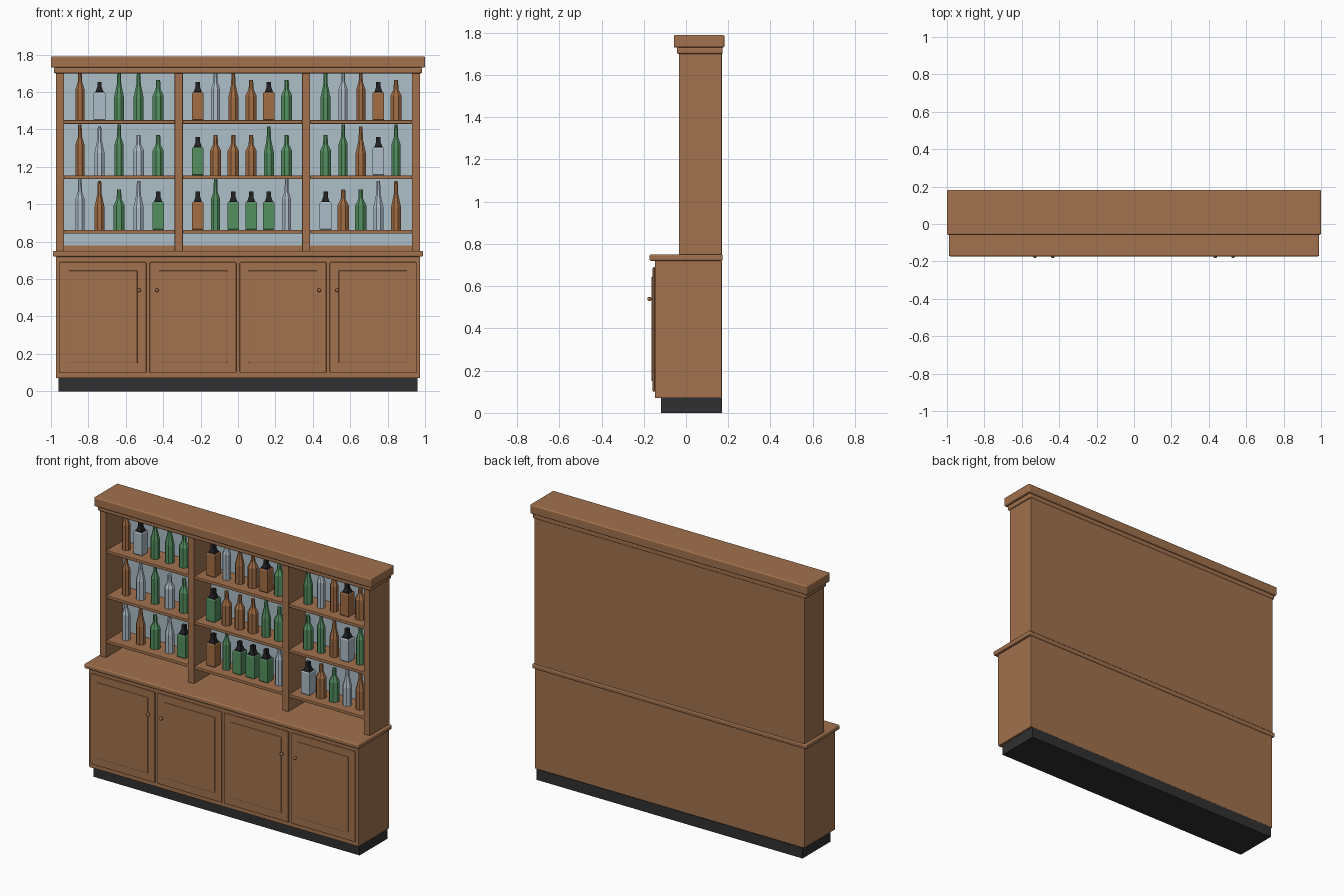
import bpy, bmesh, math
from mathutils import Matrix

cube = bpy.data.objects.get("Cube")
if cube:
    bpy.data.objects.remove(cube, do_unlink=True)


def material(name, r, g, b):
    m = bpy.data.materials.new(name)
    m.use_nodes = True
    m.diffuse_color = (r, g, b, 1)
    m.node_tree.nodes["Principled BSDF"].inputs["Base Color"].default_value = (r, g, b, 1)
    return m


WOOD = material("warm wood", 0.36, 0.165, 0.075)
BLACK = material("black plinth", 0.03, 0.03, 0.03)
CAP = material("black cap", 0.015, 0.015, 0.017)
MIRROR = material("mirror", 0.42, 0.52, 0.58)
GLASS = {
    "g": material("green glass", 0.09, 0.28, 0.12),
    "b": material("brown glass", 0.36, 0.155, 0.06),
    "c": material("clear glass", 0.42, 0.51, 0.58),
}


def add_object(name, bm, mats, location=(0, 0, 0)):
    mesh = bpy.data.meshes.new(name)
    bm.to_mesh(mesh)
    bm.free()
    for m in mats:
        mesh.materials.append(m)
    ob = bpy.data.objects.new(name, mesh)
    ob.location = location
    bpy.context.collection.objects.link(ob)
    return ob


def box(name, x, y, z, mat=WOOD, bevel=0.0, segments=2):
    """Box from (low, high) ranges, with optional rounded edges."""
    size = [r[1] - r[0] for r in (x, y, z)]
    bm = bmesh.new()
    bmesh.ops.create_cube(bm, size=1, matrix=Matrix.Diagonal((*size, 1)))
    ob = add_object(name, bm, [mat], [sum(r) / 2 for r in (x, y, z)])
    if bevel:
        mod = ob.modifiers.new("Rounded edges", "BEVEL")
        mod.width, mod.segments = bevel, segments
    return ob


# Lower cabinet
BACK = 0.17
box("plinth", (-0.96, 0.96), (-0.118, BACK), (0, 0.07), BLACK)
box("base_cabinet", (-0.973, 0.973), (-0.147, BACK), (0.07, 0.72), bevel=0.004)
box("counter", (-0.99, 0.99), (-0.173, 0.174), (0.72, 0.75), bevel=0.008, segments=3)

# Doors with raised panels and knobs
DOOR_HALF = 0.232
for i, cx in enumerate((-0.7225, -0.241, 0.241, 0.7225)):
    box("door", (cx - DOOR_HALF, cx + DOOR_HALF), (-0.158, -0.147), (0.1, 0.69), bevel=0.004)
    half = DOOR_HALF - 0.047
    box("door_panel", (cx - half, cx + half), (-0.164, -0.155), (0.15, 0.645), bevel=0.005)
    side = 1 if i % 2 == 0 else -1
    bm = bmesh.new()
    bmesh.ops.create_uvsphere(bm, u_segments=12, v_segments=8, radius=0.01)
    knob = add_object("knob", bm, [WOOD], (cx + side * 0.193, -0.173, 0.54))
    knob.data.shade_smooth()
    box("knob_stem", (knob.location.x - 0.004, knob.location.x + 0.004),
        (-0.17, -0.156), (0.536, 0.544))

# Upper case: back, mirror, uprights, crown
box("back_board", (-0.96, 0.96), (0.15, BACK), (0.75, 1.71))
box("mirror", (-0.95, 0.95), (0.143, 0.151), (0.78, 1.705), MIRROR)
BAYS = [(-0.93, -0.339), (-0.295, 0.343), (0.386, 0.93)]
for lo, hi in ((-0.974, BAYS[0][0]), (BAYS[0][1], BAYS[1][0]),
               (BAYS[1][1], BAYS[2][0]), (BAYS[2][1], 0.974)):
    outer = abs(lo + hi) > 1.5
    box("upright", (lo, hi), (-0.033, BACK if outer else 0.15), (0.75, 1.705), bevel=0.003)
box("crown_moulding", (-0.985, 0.985), (-0.043, 0.174), (1.7, 1.732), bevel=0.008, segments=3)
box("crown", (-1, 1), (-0.058, 0.182), (1.73, 1.79), bevel=0.008, segments=3)

# Shelves
SHELF_TOPS = (1.45, 1.155, 0.863)
for top in SHELF_TOPS:
    for lo, hi in BAYS:
        box("shelf", (lo, hi), (-0.027, 0.145), (top - 0.02, top), bevel=0.003)

# Bottle outlines: (half width, height) rings, from base to mouth
OUTLINES = {
    "T": (8, [(0.024, 0), (0.024, 0.165), (0.011, 0.205), (0.009, 0.272)]),
    "M": (8, [(0.027, 0), (0.027, 0.12), (0.012, 0.19), (0.009, 0.262)]),
    "S": (8, [(0.030, 0), (0.030, 0.13), (0.013, 0.165), (0.011, 0.215)]),
    "Q": (4, [(0.028, 0), (0.031, 0.004), (0.031, 0.142), (0.028, 0.148), (0.021, 0.152),
              (0.012, 0.178), (0.012, 0.205)]),
}
NAMES = {"T": "slim_bottle", "M": "sloped_bottle", "S": "stout_bottle", "Q": "square_bottle"}


def bottle(kind, colour, location):
    sides, outline = OUTLINES[kind]
    bm = bmesh.new()
    rings = []
    for half, z in outline:
        r = half / math.cos(math.pi / sides)
        angles = [(k + 0.5) * 2 * math.pi / sides for k in range(sides)]
        rings.append([bm.verts.new((r * math.cos(a), r * math.sin(a), z)) for a in angles])
    bm.faces.new(rings[0][::-1])
    bm.faces.new(rings[-1])
    for low, high in zip(rings, rings[1:]):
        for k in range(sides):
            n = (k + 1) % sides
            bm.faces.new((low[k], low[n], high[n], high[k]))
    # Square bottles carry a dark stopper above the shoulder
    if kind == "Q":
        for f in bm.faces:
            f.material_index = int(f.calc_center_median().z > 0.149)
    add_object(NAMES[kind], bm, [GLASS[colour], CAP], location)


# Bottle rows, top to bottom, for each bay: shape then colour
STOCK = [
    (-0.845, 0.1045, ["Tb Qc Mg Mg Sg", "Tb Mc Tg Sc Sg", "Tc Mb Sg Mc Qg"]),
    (-0.215, 0.095, ["Qb Tc Mb Sb Qb Sg", "Qg Sb Sb Sb Mg Sg", "Qb Tg Qg Qg Qg Tc"]),
    (0.468, 0.0942, ["Mg Tc Tb Qb Sb", "Sg Tg Mb Qc Tg", "Qc Sb Sg Mc Mb"]),
]
for start, step, rows in STOCK:
    for top, row in zip(SHELF_TOPS, rows):
        for i, (kind, colour) in enumerate(row.split()):
            bottle(kind, colour, (start + i * step, 0.055, top))
